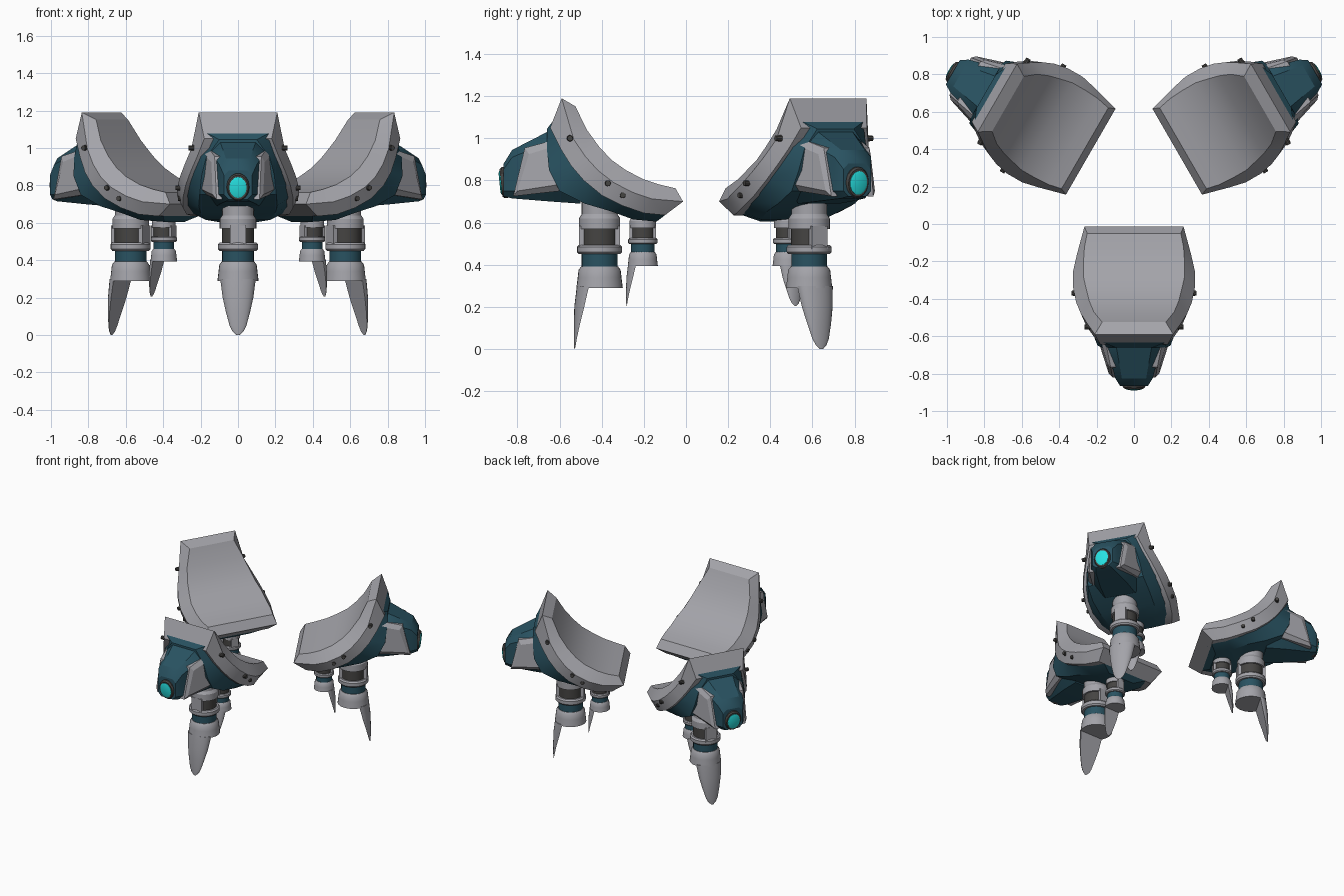
import bpy, bmesh, math
from mathutils import Matrix, Vector

if "Cube" in bpy.data.objects:
    bpy.data.objects.remove(bpy.data.objects["Cube"])

def material(name, col):
    m = bpy.data.materials.new(name)
    m.diffuse_color = (*col, 1)
    m.use_nodes = True
    m.node_tree.nodes["Principled BSDF"].inputs["Base Color"].default_value = m.diffuse_color
    return m

GREY = material("light grey", (0.37, 0.37, 0.40))
TEAL = material("dark teal", (0.022, 0.085, 0.12))
DARK = material("charcoal", (0.06, 0.058, 0.055))
CYAN = material("cyan light", (0.02, 0.75, 0.75))

# three identical units stand around this pivot
PIVOT = Matrix.Translation((0, 0.253, 0))
UNITS = [(n, PIVOT @ Matrix.Rotation(math.radians(a), 4, 'Z') @ PIVOT.inverted())
         for n, a in (("front", 0), ("right", 120), ("left", 240))]

def finish(bm, name, mat, angle=30):
    bmesh.ops.recalc_face_normals(bm, faces=bm.faces)
    me = bpy.data.meshes.new(name)
    bm.to_mesh(me)
    bm.free()
    me.materials.append(mat)
    me.shade_smooth()
    me.set_sharp_from_angle(angle=math.radians(angle))
    for unit, mw in UNITS:
        ob = bpy.data.objects.new(unit + "_" + name, me)
        ob.matrix_world = mw
        bpy.context.collection.objects.link(ob)

def loft(bm, rings, caps=None):
    vs = [[bm.verts.new(p) for p in r] for r in rings]
    n = len(vs[0])
    for a, b in zip(vs, vs[1:]):
        for i in range(n):
            j = (i + 1) % n
            bm.faces.new((a[i], a[j], b[j], b[i]))
    for r in (vs[0], vs[-1]):
        for c in caps or [range(n)]:
            bm.faces.new([r[i] for i in c])

def lathe(name, mat, prof, place, segs=28):
    bm = bmesh.new()
    loft(bm, [[place @ Vector((r * math.cos(2 * math.pi * i / segs),
                               r * math.sin(2 * math.pi * i / segs), z))
               for i in range(segs)] for r, z in prof])
    finish(bm, name, mat)

# side profiles of the curved pad: top, underside, and body shell below it
T = [(-.525, 1.152), (-.47, 1.04), (-.41, .957), (-.35, .895),
     (-.284, .848), (-.2, .805), (-.123, .78), (-.05, .763)]
B = [(-.645, 1.05), (-.595, .95), (-.545, .87), (-.485, .80),
     (-.40, .73), (-.30, .68), (-.20, .645), (-.10, .635)]
C = [(-.66, 1.045), (-.66, .95), (-.65, .85), (-.60, .75),
     (-.48, .69), (-.36, .655), (-.25, .615), (-.14, .605)]
M = [((a[0] + b[0]) / 2, (a[1] + b[1]) / 2) for a, b in zip(T, B)]
M[0], M[-1] = (-.59, 1.19), (-.014, .70)
WT = [.17, .215, .24, .255, .27, .27, .265, .25]
WM = [.21, .25, .285, .31, .325, .325, .305, .265]
WC = [.10, .17, .195, .205, .21, .20, .17, .11]

# pad
bm = bmesh.new()
loft(bm, [[(-wt, *t), (wt, *t), (wm, *m), (wm - .03, *b), (-wm + .03, *b), (-wm, *m)]
          for t, m, b, wt, wm in zip(T, M, B, WT, WM)],
     [(0, 1, 2, 5), (5, 2, 3, 4)])
finish(bm, "pad", GREY, 22)

# body shell hugging the underside of the pad
bm = bmesh.new()
rings = []
for m, b, c, wm, wc in zip(M, B, C, WM, WC):
    t = (.2 * m[0] + .8 * b[0], .2 * m[1] + .8 * b[1])
    w = wm - .045
    rings.append([(-w, *t), (w, *t), (wc, *c), (-wc, *c)])
loft(bm, rings)
finish(bm, "body_shell", TEAL)

# tapered nose with chamfered section
bm = bmesh.new()
rings = []
for y, lo, hi, w in ((-.5, .69, 1.03, .17), (-.64, .70, 1.04, .15),
                     (-.825, .715, .945, .10), (-.865, .725, .88, .075)):
    k = w * .35
    rings.append([(s * x, y, z) for s, x, z in (
        (-1, w - k, hi), (1, w - k, hi), (1, w, hi - k), (1, w, lo + k),
        (1, w - k, lo), (-1, w - k, lo), (-1, w, lo + k), (-1, w, hi - k))])
loft(bm, rings)
finish(bm, "nose", TEAL)

# raised side panels of the nose
bm = bmesh.new()
base = [(-.765, .955), (-.56, 1.01), (-.51, .76), (-.82, .725)]
face = [(-.745, .925), (-.60, .97), (-.575, .785), (-.80, .75)]
for s in (-1, 1):
    loft(bm, [[(s * .085, *p) for p in base],
              [(s * x, *p) for x, p in zip((.125, .165, .19, .115), base)],
              [(s * x, *p) for x, p in zip((.143, .185, .207, .135), face)]])
finish(bm, "nose_panels", GREY, 20)

# round lamp, slightly oval and tilted down
lamp = (Matrix.Translation((0, -.868, .79)) @ Matrix.Rotation(math.radians(96), 4, 'X')
        @ Matrix.Diagonal((.82, 1, 1, 1)))
lathe("lamp_ring", DARK, [(.074, -.05), (.074, 0), (.066, .01), (.058, .01)], lamp)
lathe("lamp", CYAN, [(.056, -.02), (.056, .013), (.045, .017)], lamp)

# small bolts along the pad sides
bm = bmesh.new()
for s in (-1, 1):
    for x, y, z in ((.318, -.37, .787), (.307, -.30, .73), (.25, -.55, 1.0)):
        bmesh.ops.create_cone(bm, cap_ends=True, segments=10, radius1=.016, radius2=.013,
                              depth=.03, matrix=Matrix.Translation((s * x, y, z))
                              @ Matrix.Rotation(math.pi / 2 * s, 4, 'Y'))
finish(bm, "pad_bolts", DARK)

def leg(name, place):
    lathe(name + "_sleeve", GREY, [(.085, .85), (.085, .64), (.098, .62), (.098, .57)], place)
    lathe(name + "_joint", DARK, [(.086, .58), (.086, .48)], place)
    lathe(name + "_ring", GREY, [(.098, .495), (.107, .485), (.107, .46), (.098, .45)], place)
    lathe(name + "_band", TEAL, [(.085, .46), (.085, .38)], place)
    lathe(name + "_foot", GREY, [(.088, .392), (.1, .375), (.104, .34), (.11, .29)], place)
    # upright brackets over the joint, front and back
    bm = bmesh.new()
    for s in (-1, 1):
        bmesh.ops.create_cube(bm, size=1, matrix=place @ Matrix.Translation((0, s * .08, .53))
                              @ Matrix.Diagonal((.085, .036, .11, 1)))
    finish(bm, name + "_brackets", GREY)
    # claw with flat back, tapering down to the tip
    bm = bmesh.new()
    rings = []
    for z, w, yf, yb in ((.30, .095, -.108, -.05), (.2, .082, -.12, -.073), (.12, .064, -.122, -.093),
                         (.05, .045, -.122, -.108), (.02, .03, -.121, -.113), (0, .008, -.12, -.117)):
        rings.append([place @ Vector((w * math.cos(a), yb + (yf - yb) * math.sin(a), z))
                      for a in (math.pi * i / 12 for i in range(13))])
    loft(bm, rings)
    finish(bm, name + "_claw", GREY)

# large outer leg and smaller inner leg
leg("large_leg", Matrix.Translation((0, -.41, 0)))
leg("small_leg", Matrix.Translation((0, -.205, .205)) @ Matrix.Scale(.65, 4))
